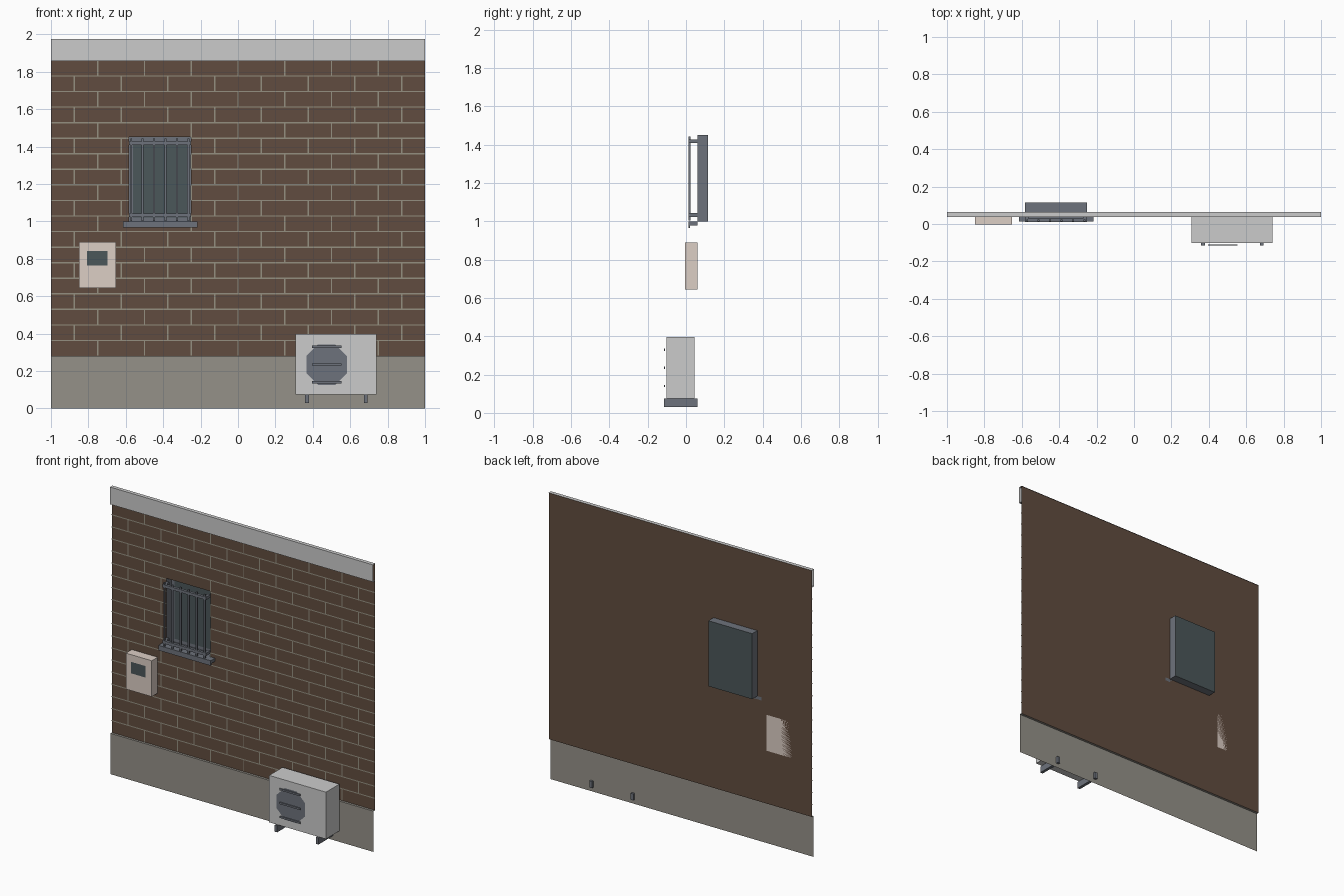
import bpy, math

if "Cube" in bpy.data.objects:
    bpy.data.objects.remove(bpy.data.objects["Cube"])


def material(name, r, g, b):
    m = bpy.data.materials.new(name)
    m.diffuse_color = (r, g, b, 1)
    m.use_nodes = True
    m.node_tree.nodes["Principled BSDF"].inputs["Base Color"].default_value = m.diffuse_color
    return m


BRICK = material("brick", 0.12, 0.073, 0.05)
MORTAR = material("mortar", 0.30, 0.28, 0.22)
STONE = material("plinth_stone", 0.30, 0.285, 0.25)
METAL = material("blue_grey_metal", 0.155, 0.17, 0.20)
GLASS = material("dark_glass", 0.07, 0.095, 0.10)
CREAM = material("cream", 0.72, 0.62, 0.56)


def mesh(name, verts, faces, mat=None):
    me = bpy.data.meshes.new(name)
    me.from_pydata(verts, [], faces)
    ob = bpy.data.objects.new(name, me)
    bpy.context.collection.objects.link(ob)
    if mat:
        me.materials.append(mat)
    return ob


def boxes(name, items, mat=None):
    """Join boxes given as (x0, x1, y0, y1, z0, z1)."""
    verts, faces = [], []
    for x0, x1, y0, y1, z0, z1 in items:
        n = len(verts)
        verts += [(x, y, z) for z in (z0, z1)
                  for x, y in ((x0, y0), (x1, y0), (x1, y1), (x0, y1))]
        faces += [[n + i for i in f] for f in
                  ((3, 2, 1, 0), (4, 5, 6, 7), (0, 1, 5, 4),
                   (1, 2, 6, 5), (2, 3, 7, 6), (3, 0, 4, 7))]
    return mesh(name, verts, faces, mat)


def panels(name, items, y, mat=None):
    """Join front-facing rectangles given as (x0, x1, z0, z1)."""
    verts, faces = [], []
    for x0, x1, z0, z1 in items:
        n = len(verts)
        verts += [(x0, y, z0), (x1, y, z0), (x1, y, z1), (x0, y, z1)]
        faces.append((n, n + 1, n + 2, n + 3))
    return mesh(name, verts, faces, mat)


def strip(name, profile, mat=None):
    """Sweep an open (y, z) profile along the full width of the wall."""
    verts = [(x, y, z) for y, z in profile for x in (-1, 1)]
    faces = [(2 * i, 2 * i + 1, 2 * i + 3, 2 * i + 2)
             for i in range(len(profile) - 1)]
    return mesh(name, verts, faces, mat)


# Main levels and window opening
WALL_Y, BACK_Y, BASE, TOP = 0.06, 0.116, 0.28, 1.975
WX0, WX1, WZ0, WZ1 = -0.584, -0.252, 1.0, 1.45

# Brick wall around the opening
panels("brick_wall", [(-1, WX0, BASE, TOP), (WX1, 1, BASE, TOP),
                      (WX0, WX1, BASE, WZ0), (WX0, WX1, WZ1, TOP)],
       WALL_Y, BRICK)

# Mortar joints in running bond, skipping the window
pitch, t = 0.0832, 0.0035
joints = []
for k in range(19):
    z = BASE + k * pitch
    if k:
        spans = [(-1, 1)]
        if WZ0 < z < WZ1:
            spans = [(-1, WX0), (WX1, 1)]
        joints += [(a, b, z - t, z + t) for a, b in spans]
    for i in range(8):
        x = -1 + 0.25 * i + (0.125 if k % 2 else 0)
        z1 = min(z + pitch, 1.86)
        if x > -1 and not (WX0 < x < WX1 and z1 > WZ0 and z < WZ1):
            joints.append((x - t, x + t, z + t, z1 - t))
panels("mortar_joints", joints, WALL_Y - 0.003, MORTAR)

# Plinth and top coping
strip("plinth", [(0.044, 0), (0.044, BASE), (WALL_Y, BASE)], STONE)
strip("coping", [(WALL_Y, 1.857), (0.038, 1.857), (0.038, TOP), (0.064, TOP)])

# Window reveal, frame and glass
corners = [(WX0, WZ0), (WX1, WZ0), (WX1, WZ1), (WX0, WZ1)]
mesh("window_reveal", [(x, y, z) for y in (WALL_Y, BACK_Y) for x, z in corners],
     [(i, (i + 1) % 4, (i + 1) % 4 + 4, i + 4) for i in range(4)], METAL)
panels("window_glass", [(WX0, WX1, WZ0, WZ1)], BACK_Y, GLASS)
f = 0.022
panels("window_frame", [(WX0, WX0 + f, WZ0, WZ1), (WX1 - f, WX1, WZ0, WZ1),
                        (WX0 + f, WX1 - f, WZ0, WZ0 + f),
                        (WX0 + f, WX1 - f, WZ1 - f, WZ1)],
       BACK_Y - 0.004, METAL)

# Window sill with drip lip
boxes("window_sill", [(-0.615, -0.217, 0.02, WALL_Y, 0.978, 1.0),
                      (-0.615, -0.217, 0.013, 0.02, 0.966, 1.0)], METAL)

# Security grille: vertical bars, two rails, wall brackets
bars = [-0.571 + i * 0.0612 for i in range(6)]
boxes("grille_bars", [(x - 0.005, x + 0.005, 0.013, 0.023, 1.003, 1.443)
                      for x in bars], METAL)
rails = (1.033, 1.418)
boxes("grille_rails", [(WX0, WX1, 0.012, 0.03, z - 0.01, z + 0.01)
                       for z in rails], METAL)
boxes("grille_brackets", [(x, x + 0.02, 0.03, WALL_Y, z - 0.01, z + 0.01)
                          for z in rails for x in (WX0, WX1 - 0.02)], METAL)

# Meter cabinet
boxes("meter_cabinet", [(-0.85, -0.653, -0.004, WALL_Y, 0.643, 0.89)], CREAM)
panels("meter_window", [(-0.808, -0.698, 0.763, 0.842)], -0.006, GLASS)

# Outdoor cooling unit
boxes("cooling_unit", [(0.308, 0.74, -0.102, 0.0435, 0.075, 0.397)])
r = 0.109 / math.cos(math.pi / 8)
angles = [math.pi * (i + 0.5) / 4 for i in range(8)]
mesh("fan_opening", [(0.474 + r * math.cos(a), -0.104, 0.234 + r * math.sin(a))
                     for a in angles], [tuple(range(8))], METAL)
boxes("fan_slats", [(0.395, 0.553, -0.116, -0.109, z - 0.006, z + 0.006)
                    for z in (0.14, 0.235, 0.33)], METAL)
boxes("cooling_unit_feet", [(x - 0.01, x + 0.01, -0.116, WALL_Y, 0.03, 0.075)
                            for x in (0.369, 0.683)], METAL)
